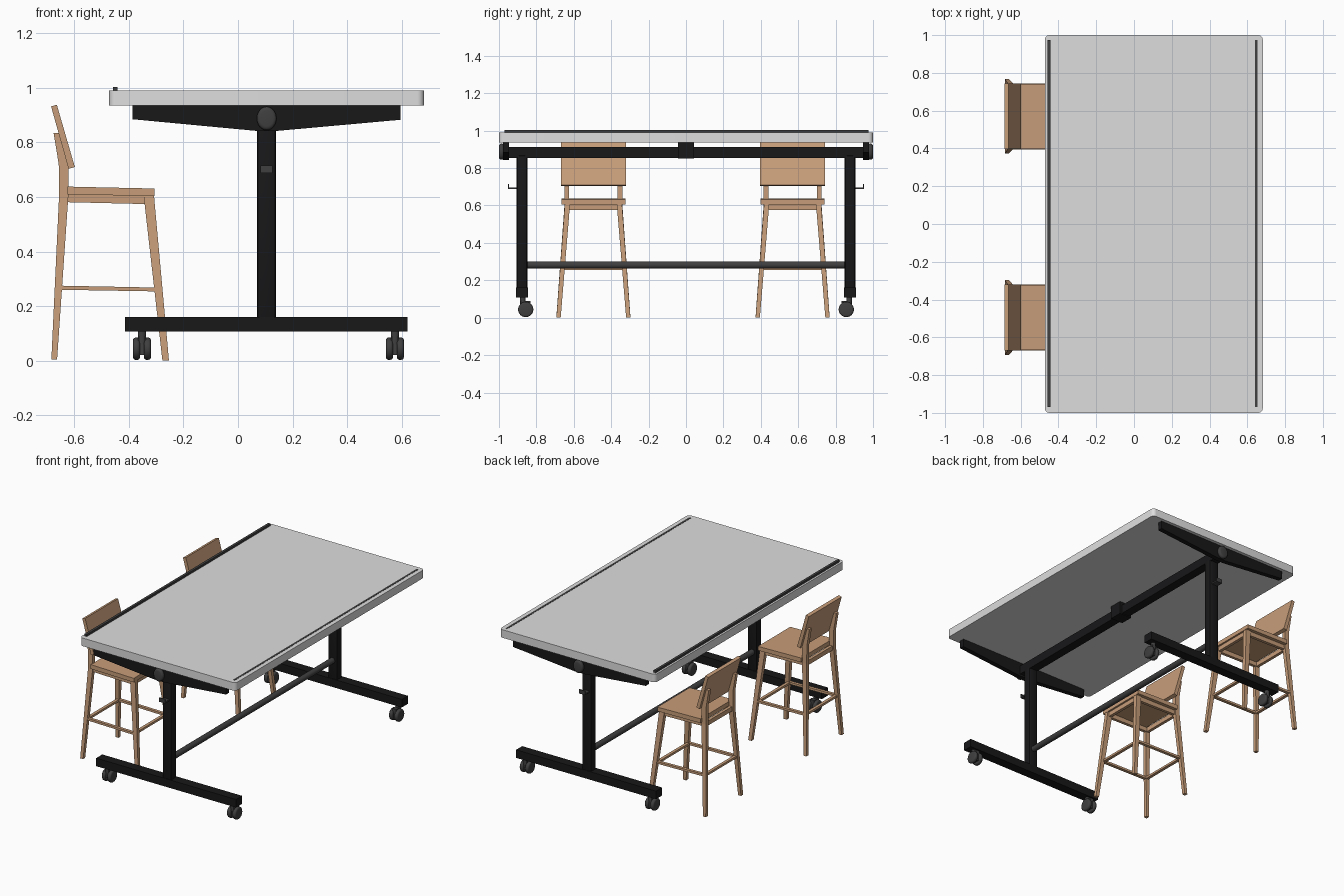
import bpy, bmesh, math
from mathutils import Vector, Matrix

if "Cube" in bpy.data.objects:
    bpy.data.objects.remove(bpy.data.objects["Cube"])


def material(name, r, g, b):
    m = bpy.data.materials.new(name)
    m.diffuse_color = (r, g, b, 1)
    m.use_nodes = True
    m.node_tree.nodes["Principled BSDF"].inputs["Base Color"].default_value = m.diffuse_color
    return m


BLACK = material("black metal", 0.009, 0.009, 0.01)
GREY = material("dark grey", 0.05, 0.05, 0.052)
WOOD = material("light wood", 0.57, 0.335, 0.19)
WHITE = material("pale grey top", 0.73, 0.73, 0.73)


def finish(name, bm, mat, bevel=0, smooth=True):
    bmesh.ops.recalc_face_normals(bm, faces=bm.faces)
    if bevel:
        bmesh.ops.bevel(bm, geom=bm.edges[:], offset=bevel, segments=2,
                        profile=0.5, affect='EDGES')
    me = bpy.data.meshes.new(name)
    bm.to_mesh(me)
    bm.free()
    me.materials.append(mat)
    ob = bpy.data.objects.new(name, me)
    bpy.context.collection.objects.link(ob)
    if smooth:
        bpy.ops.object.select_all(action='DESELECT')
        ob.select_set(True)
        bpy.context.view_layer.objects.active = ob
        bpy.ops.object.shade_smooth_by_angle(angle=math.radians(35))
    return ob


def box(name, x, y, z, mat, bevel=0):
    """Box from (min, max) ranges."""
    bm = bmesh.new()
    bmesh.ops.create_cube(bm, size=1)
    for v in bm.verts:
        v.co = [(a + b) / 2 + c * (b - a) for (a, b), c in zip((x, y, z), v.co)]
    return finish(name, bm, mat, bevel, bevel > 0)


def cylinder(name, a, b, r, mat, bevel=0, stretch=1, sides=24):
    """Cylinder between two points, optionally stretched in z."""
    a, b = Vector(a), Vector(b)
    bm = bmesh.new()
    bmesh.ops.create_cone(bm, cap_ends=True, segments=sides, radius1=r, radius2=r,
                          depth=(b - a).length)
    if bevel:
        rim = [e for e in bm.edges if abs(e.verts[0].co.z - e.verts[1].co.z) < 1e-5]
        bmesh.ops.bevel(bm, geom=rim, offset=bevel, segments=3, profile=0.5, affect='EDGES')
    bm.transform((b - a).to_track_quat('Z', 'Y').to_matrix().to_4x4())
    bm.transform(Matrix.Diagonal((1, 1, stretch, 1)))
    bm.transform(Matrix.Translation((a + b) / 2))
    return finish(name, bm, mat)


def prism(name, profile, y0, y1, mat):
    """Extrude an x-z profile along y."""
    bm = bmesh.new()
    f = bm.faces.new([bm.verts.new((x, y0, z)) for x, z in profile])
    new = bmesh.ops.extrude_face_region(bm, geom=[f])["geom"]
    bmesh.ops.translate(bm, vec=(0, y1 - y0, 0),
                        verts=[v for v in new if isinstance(v, bmesh.types.BMVert)])
    return finish(name, bm, mat, smooth=False)


def loft(name, sections, mat):
    """Tapered post through horizontal rectangles (x0, x1, y0, y1, z)."""
    bm = bmesh.new()
    rings = [[bm.verts.new(p) for p in ((a, c, z), (b, c, z), (b, d, z), (a, d, z))]
             for a, b, c, d, z in sections]
    for lo, hi in zip(rings, rings[1:]):
        for i in range(4):
            j = (i + 1) % 4
            bm.faces.new((lo[i], lo[j], hi[j], hi[i]))
    bm.faces.new(rings[0])
    bm.faces.new(rings[-1])
    return finish(name, bm, mat, smooth=False)


CX = 0.105  # table centre line

# Table top with rounded vertical corners
bm = bmesh.new()
bmesh.ops.create_cube(bm, size=1)
bm.transform(Matrix.Translation((CX, 0, 0.963)) @ Matrix.Diagonal((1.154, 2.0, 0.054, 1)))
upright = [e for e in bm.edges if abs(e.verts[0].co.z - e.verts[1].co.z) > 0.01]
bmesh.ops.bevel(bm, geom=upright, offset=0.025, segments=6, profile=0.5, affect='EDGES')
finish("table_top", bm, WHITE)

# Raised stop rail and flush strip
box("stop_rail", (-0.459, -0.442), (-0.97, 0.975), (0.985, 1.004), GREY)
box("flush_strip", (0.641, 0.655), (-0.97, 0.975), (0.985, 0.9912), GREY)

# Cross beam, centre block, lower bar
box("cross_beam", (CX - 0.03, CX + 0.03), (-0.95, 0.95), (0.855, 0.913), BLACK)
box("centre_block", (CX - 0.045, CX + 0.045), (-0.043, 0.043), (0.85, 0.94), BLACK)
cylinder("lower_bar", (CX, -0.86, 0.282), (CX, 0.86, 0.282), 0.019, GREY)

# Both end frames
for s in (-1, 1):
    def ys(a, b):
        return tuple(sorted((s * a, s * b)))
    box("column", (0.07, 0.14), ys(0.848, 0.906), (0.145, 0.87), BLACK, 0.014)
    box("foot_beam", (-0.414, 0.622), ys(0.845, 0.909), (0.107, 0.161), BLACK)
    prism("tilt_bracket", [(-0.387, 0.937), (-0.387, 0.885), (0.07, 0.842), (0.14, 0.842),
                           (0.596, 0.883), (0.596, 0.937)], s * 0.946, s * 0.978, BLACK)
    cylinder("tilt_knob", (CX, s * 0.972, 0.888), (CX, s * 1.0, 0.888), 0.036,
             GREY, 0.012, 1.2)
    # Hook on the column
    box("hook_arm", (0.082, 0.126), ys(0.9, 0.953), (0.688, 0.697), GREY)
    box("hook_tip", (0.082, 0.126), ys(0.946, 0.953), (0.69, 0.715), GREY)
    # Twin-wheel casters
    for x in (-0.352, 0.575):
        y = s * 0.857
        cylinder("caster_stem", (x, s * 0.872, 0.06), (x, s * 0.872, 0.11), 0.015, GREY)
        box("caster_body", (x - 0.014, x + 0.014), (y - 0.025, y + 0.025), (0.02, 0.09), GREY)
        for d in (-1, 1):
            cylinder("caster_wheel", (x + d * 0.007, y, 0.044), (x + d * 0.033, y, 0.044),
                     0.041, GREY, 0.01)

# Two bar chairs
for cy in (0.57, -0.495):
    for s in (-1, 1):
        def ys(a, b):
            return tuple(sorted((cy + s * a, cy + s * b)))
        loft("front_leg", [(-0.277, -0.253, *ys(0.175, 0.198), 0),
                           (-0.346, -0.308, *ys(0.125, 0.153), 0.607)], WOOD)
        loft("back_leg", [(-0.684, -0.663, *ys(0.175, 0.198), 0.005),
                          (-0.656, -0.622, *ys(0.13, 0.155), 0.6),
                          (-0.657, -0.622, *ys(0.13, 0.155), 0.72),
                          (-0.676, -0.652, *ys(0.13, 0.155), 0.835)], WOOD)
        prism("side_apron", [(-0.63, 0.581), (-0.335, 0.574), (-0.335, 0.607), (-0.63, 0.612)],
              *ys(0.128, 0.148), WOOD)
        prism("side_stretcher", [(-0.655, 0.26), (-0.3, 0.254), (-0.3, 0.268), (-0.655, 0.275)],
              *ys(0.155, 0.175), WOOD)
    prism("seat", [(-0.625, 0.609), (-0.306, 0.604), (-0.306, 0.631), (-0.625, 0.638)],
          cy - 0.171, cy + 0.171, WOOD)
    prism("backrest", [(-0.621, 0.703), (-0.598, 0.71), (-0.664, 0.938), (-0.685, 0.932)],
          cy - 0.174, cy + 0.174, WOOD)
    box("front_apron", (-0.338, -0.318), (cy - 0.14, cy + 0.14), (0.575, 0.606), WOOD)
    box("back_apron", (-0.648, -0.628), (cy - 0.14, cy + 0.14), (0.58, 0.61), WOOD)
    box("front_stretcher", (-0.315, -0.295), (cy - 0.16, cy + 0.16), (0.254, 0.268), WOOD)
    box("back_stretcher", (-0.664, -0.644), (cy - 0.16, cy + 0.16), (0.26, 0.274), WOOD)
